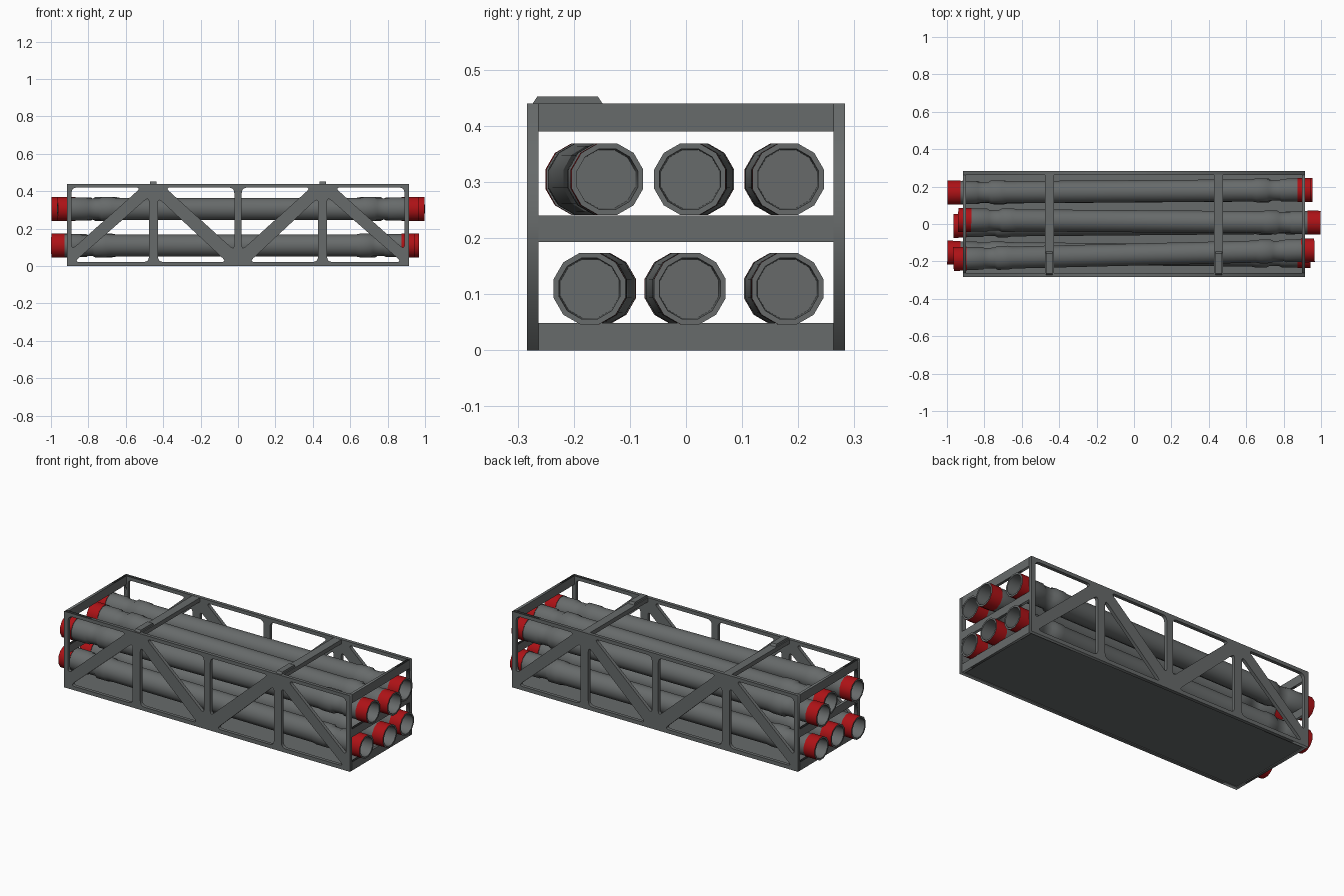
import bpy, bmesh, math
from mathutils import Matrix, Vector

if "Cube" in bpy.data.objects:
    bpy.data.objects.remove(bpy.data.objects["Cube"])


def material(name, rgb):
    m = bpy.data.materials.new(name)
    m.diffuse_color = (*rgb, 1)
    m.use_nodes = True
    m.node_tree.nodes["Principled BSDF"].inputs["Base Color"].default_value = m.diffuse_color
    return m


GREY = material("steel grey", (0.135, 0.145, 0.145))
RED = material("cap red", (0.42, 0.006, 0.008))


def add_object(name, bm, mats=(GREY,)):
    bmesh.ops.recalc_face_normals(bm, faces=bm.faces)
    me = bpy.data.meshes.new(name)
    bm.to_mesh(me)
    bm.free()
    for m in mats:
        me.materials.append(m)
    ob = bpy.data.objects.new(name, me)
    bpy.context.collection.objects.link(ob)
    return ob


def box(name, x0, x1, y0, y1, z0, z1):
    bm = bmesh.new()
    size = Matrix.Diagonal((x1 - x0, y1 - y0, z1 - z0, 1))
    mid = Matrix.Translation(((x0 + x1) / 2, (y0 + y1) / 2, (z0 + z1) / 2))
    bmesh.ops.create_cube(bm, size=1, matrix=mid @ size)
    return add_object(name, bm)


def rounded(points, r):
    """Replace each corner of a polygon by a short curve."""
    if r == 0:
        return points
    out = []
    for i, p in enumerate(points):
        p = Vector(p)
        a = p + (Vector(points[i - 1]) - p).normalized() * r
        b = p + (Vector(points[(i + 1) % len(points)]) - p).normalized() * r
        for t in (0, 0.25, 0.5, 0.75, 1):
            out.append(tuple(a * (1 - t) ** 2 + p * 2 * t * (1 - t) + b * t * t))
    return out


def panel(name, outline, holes, r, thick, matrix):
    """Flat plate with cut-outs, from a filled 2D curve."""
    cu = bpy.data.curves.new(name, 'CURVE')
    cu.dimensions, cu.fill_mode, cu.extrude = '2D', 'BOTH', thick / 2
    for pts in [outline] + [rounded(h, r) for h in holes]:
        sp = cu.splines.new('POLY')
        sp.points.add(len(pts) - 1)
        for q, (u, v) in zip(sp.points, pts):
            q.co = (u, v, 0, 1)
        sp.use_cyclic_u = True
    tmp = bpy.data.objects.new("tmp", cu)
    bpy.context.collection.objects.link(tmp)
    bpy.context.view_layer.update()
    me = bpy.data.meshes.new_from_object(tmp.evaluated_get(bpy.context.evaluated_depsgraph_get()))
    bm = bmesh.new()
    bm.from_mesh(me)
    bpy.data.objects.remove(tmp)
    bpy.data.curves.remove(cu)
    bpy.data.meshes.remove(me)
    bmesh.ops.remove_doubles(bm, verts=bm.verts, dist=1e-5)
    bm.transform(matrix)
    for f in bm.faces:
        f.material_index = 0
    return add_object(name, bm)


def rect(u0, u1, v0, v1):
    return [(u0, v0), (u1, v0), (u1, v1), (u0, v1)]


X, Y, Z = 0.915, 0.283, 0.44

# truss sides: triangular cut-outs mirrored about the middle post
half = [
    [(-0.89, 0.42), (-0.518, 0.42), (-0.89, 0.087)],
    [(-0.876, 0.022), (-0.476, 0.022), (-0.476, 0.371)],
    [(-0.428, 0.022), (-0.06, 0.022), (-0.428, 0.365)],
    [(-0.02, 0.42), (-0.39, 0.42), (-0.02, 0.085)],
]
holes = half + [[(-u, v) for u, v in h] for h in half]
for name, s in (("front_truss", -1), ("back_truss", 1)):
    m = Matrix.Translation((0, s * (Y - 0.01), 0)) @ Matrix.Rotation(math.pi / 2, 4, 'X')
    panel(name, rect(-X, X, 0, Z), holes, 0.03, 0.02, m)

# end frames: two wide openings each
cyc = Matrix(((0, 0, 1, 0), (1, 0, 0, 0), (0, 1, 0, 0), (0, 0, 0, 1)))
w = 0.264
for name, s in (("left_end_frame", -1), ("right_end_frame", 1)):
    panel(name, rect(-w, w, 0, Z), [rect(-w + .001, w - .001, 0.049, 0.193),
          rect(-w + .001, w - .001, 0.24, 0.39)], 0, 0.016,
          Matrix.Translation((s * (X - 0.008), 0, 0)) @ cyc)

# floor
box("floor_plate", -X + 0.01, X - 0.01, -w, w, 0.005, 0.016)

# top cross bars with small raised plates
for side, x in (("left", -0.453), ("right", 0.453)):
    box(side + "_cross_bar", x - 0.024, x + 0.024, -w, w, 0.415, Z - 0.001)
    pad = box(side + "_top_plate", x - 0.017, x + 0.017, -0.275, -0.147, Z - 0.003, 0.452)
    for v in pad.data.vertices:
        if v.co.z > 0.45:
            v.co.y += 0.01 if v.co.y < -0.2 else -0.01

# tubes: lathed profile of (distance from end, radius), mirrored to the far end
SIDES = 12
END = [(0.09, 0.054), (0, 0.056), (0, 0.066), (0.07, 0.066), (0.07, 0.063), (0.155, 0.063),
       (0.165, 0.057), (0.22, 0.057), (0.235, 0.066), (0.29, 0.066), (0.315, 0.061)]


def tube(name, a, b):
    a, b = Vector(a), Vector(b)
    length = (b - a).length
    prof = END + [(length - d, r) for d, r in reversed(END)]
    bm = bmesh.new()
    rings = []
    for d, r in prof:
        rings.append([bm.verts.new((d, r * math.cos(t), r * math.sin(t))) for t in
                      [2 * math.pi * (k + 0.5) / SIDES for k in range(SIDES)]])
    red = (2, len(prof) - 4)
    for i in range(len(rings) - 1):
        for k in range(SIDES):
            n = (k + 1) % SIDES
            f = bm.faces.new((rings[i][k], rings[i][n], rings[i + 1][n], rings[i + 1][k]))
            f.material_index = int(i in red)
    bm.faces.new(rings[0])
    bm.faces.new(rings[-1])
    yaw = math.atan2(b.y - a.y, b.x - a.x)
    bm.transform(Matrix.Translation(a) @ Matrix.Rotation(yaw, 4, 'Z'))
    ob = add_object(name, bm, (GREY, RED))
    bpy.context.view_layer.objects.active = ob
    ob.select_set(True)
    bpy.ops.object.shade_smooth_by_angle(angle=math.radians(35))
    ob.select_set(False)


# name, left end x and y, right end x and y, height
for name, xa, ya, xb, yb, z in (
        ("upper_front_tube", -0.965, -0.187, 0.965, -0.14, 0.305),
        ("upper_middle_tube", -0.94, 0.022, 0.998, 0.007, 0.305),
        ("upper_back_tube", -0.998, 0.168, 0.944, 0.182, 0.305),
        ("lower_front_tube", -0.998, -0.153, 0.944, -0.172, 0.11),
        ("lower_middle_tube", -0.965, -0.01, 0.968, 0.007, 0.11),
        ("lower_back_tube", -0.985, 0.167, 0.955, 0.181, 0.11)):
    tube(name, (xa, ya, z), (xb, yb, z))
